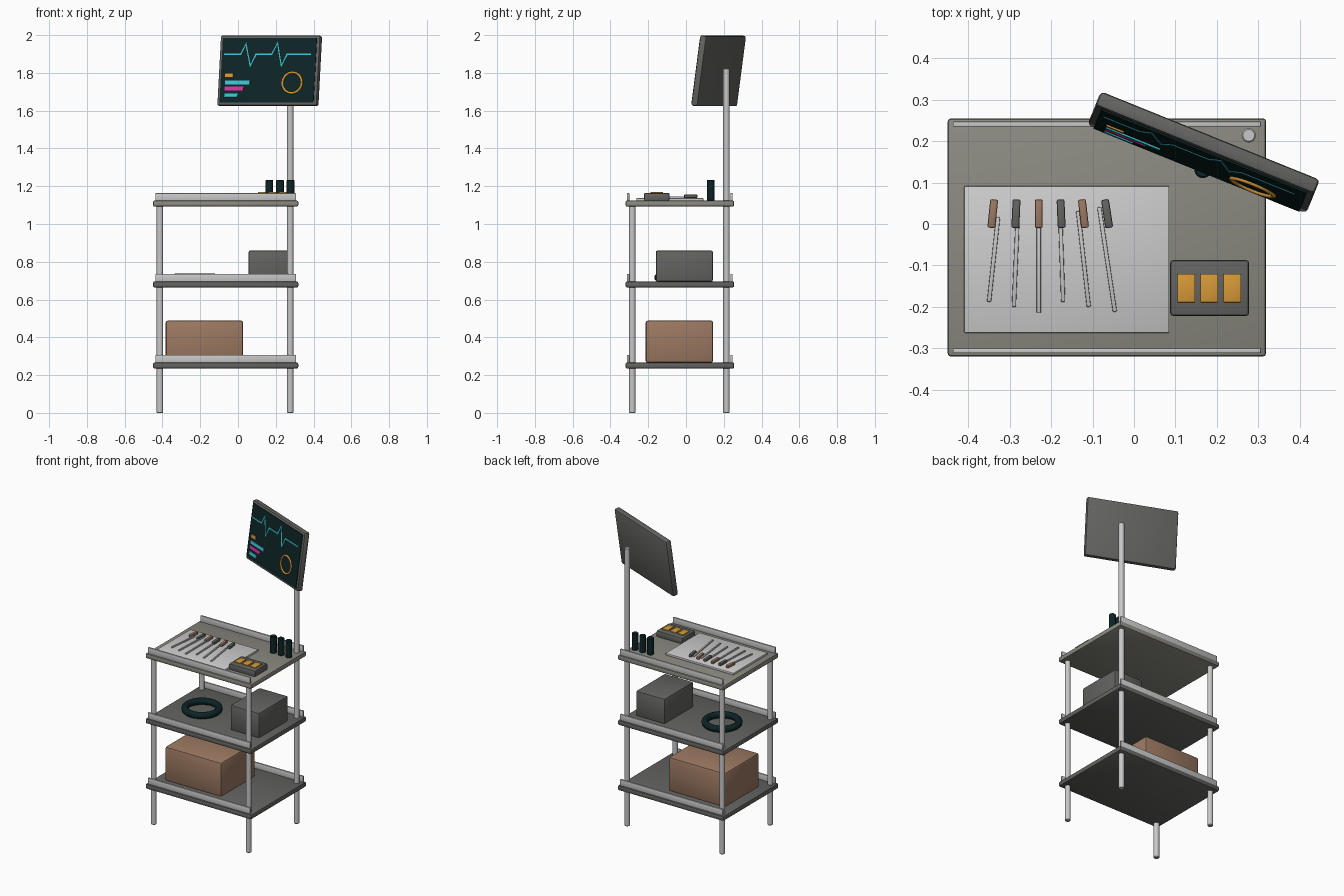
import bpy, bmesh, math
from mathutils import Matrix, Vector

if "Cube" in bpy.data.objects:
    bpy.data.objects.remove(bpy.data.objects["Cube"])


def material(name, rgb):
    m = bpy.data.materials.new(name)
    m.diffuse_color = (*rgb, 1)
    m.use_nodes = True
    m.node_tree.nodes["Principled BSDF"].inputs["Base Color"].default_value = m.diffuse_color
    return m


METAL = material("light metal", (0.58, 0.58, 0.58))
SHEET = material("pale sheet", (0.61, 0.61, 0.61))
WARM = material("warm grey", (0.26, 0.255, 0.22))
GREY = material("dark grey", (0.125, 0.125, 0.12))
BLACK = material("teal black", (0.004, 0.017, 0.019))
CYAN = material("cyan", (0.05, 0.56, 0.66))
PINK = material("magenta", (0.72, 0.035, 0.36))
AMBER = material("amber", (0.68, 0.32, 0.04))
BROWN = material("cardboard brown", (0.33, 0.19, 0.12))
ID = Matrix.Identity(4)


def finish(name, bm, mat, M=ID):
    bm.transform(M)
    bmesh.ops.recalc_face_normals(bm, faces=bm.faces)
    for f in bm.faces:
        f.smooth = True
    me = bpy.data.meshes.new(name)
    bm.to_mesh(me)
    bm.free()
    me.set_sharp_from_angle(angle=math.radians(35))
    me.materials.append(mat)
    ob = bpy.data.objects.new(name, me)
    bpy.context.collection.objects.link(ob)
    return ob


def box(name, c, s, mat, bevel=0.0, M=ID):
    bm = bmesh.new()
    bmesh.ops.create_cube(bm, size=1)
    bmesh.ops.scale(bm, vec=s, verts=bm.verts)
    if bevel:
        bmesh.ops.bevel(bm, geom=bm.edges[:], offset=bevel, segments=2,
                        profile=0.5, affect='EDGES')
    return finish(name, bm, mat, M @ Matrix.Translation(c))


def rod(name, c, r, z0, z1, mat, bevel=0.003):
    bm = bmesh.new()
    bmesh.ops.create_cone(bm, cap_ends=True, segments=16, radius1=r, radius2=r, depth=z1 - z0)
    rims = [e for e in bm.edges if abs(e.verts[0].co.z - e.verts[1].co.z) < 1e-5]
    bmesh.ops.bevel(bm, geom=rims, offset=bevel, segments=1, affect='EDGES')
    return finish(name, bm, mat, Matrix.Translation((c[0], c[1], (z0 + z1) / 2)))


def ring(name, R, r, mat, M):
    bm = bmesh.new()
    n, k = 40, 12
    rows = []
    for i in range(n):
        a = 2 * math.pi * i / n
        row = []
        for j in range(k):
            b = 2 * math.pi * j / k
            d = R + r * math.cos(b)
            row.append(bm.verts.new((d * math.cos(a), d * math.sin(a), r * math.sin(b))))
        rows.append(row)
    for i in range(n):
        for j in range(k):
            p, q = rows[i], rows[(i + 1) % n]
            bm.faces.new((p[j], q[j], q[(j + 1) % k], p[(j + 1) % k]))
    return finish(name, bm, mat, M)


# Shelves with front and back rails
CX, CY = -0.0655, -0.0325
for label, top, mat in (("bottom", 0.267, GREY), ("middle", 0.696, GREY), ("top", 1.124, WARM)):
    box(label + "_shelf", (CX, CY, top - 0.016), (0.769, 0.575, 0.032), mat, 0.008)
    for side, y in (("front", -0.306), ("back", 0.241)):
        box(f"{label}_{side}_rail", (CX, y, top + 0.018), (0.744, 0.012, 0.042), METAL, 0.002)

# Posts: the back right one carries the monitor
for name, x, y, z in (("front_left_post", -0.413, -0.284, 1.1),
                      ("front_right_post", 0.277, -0.284, 1.1),
                      ("back_left_post", -0.413, 0.214, 1.1),
                      ("monitor_post", 0.277, 0.214, 1.823)):
    rod(name, (x, y), 0.0172, 0, z, METAL)

# Monitor body and screen, turned and tilted back
M = (Matrix.Translation((0.168, 0.173, 1.811)) @ Matrix.Rotation(math.radians(-22), 4, 'Z')
     @ Matrix.Rotation(math.radians(-8), 4, 'X'))
box("monitor", (0, 0, 0), (0.57, 0.038, 0.376), GREY, 0.01, M)
box("screen", (0, -0.020, 0), (0.536, 0.006, 0.344), BLACK, 0, M)

# Pulse trace on the screen as one mitred strip
TRACE = [(-.256, .0855), (-.159, .0855), (-.133, .139), (-.102, .021), (-.073, .0855),
         (.018, .0855), (.047, .144), (.075, .021), (.104, .0855), (.241, .0855)]
pts = [Vector(p) for p in TRACE]
bm = bmesh.new()
pairs = []
for i, p in enumerate(pts):
    a = (p - pts[i - 1]).normalized() if i else (pts[1] - p).normalized()
    b = (pts[i + 1] - p).normalized() if i < len(pts) - 1 else a
    na, nb = Vector((-a.y, a.x)), Vector((-b.y, b.x))
    n = (na + nb).normalized()
    off = n * min(0.004 / max(n.dot(na), 0.3), 0.010)
    pairs.append([bm.verts.new((q.x, -0.025, q.y)) for q in (p + off, p - off)])
for (a, b), (c, d) in zip(pairs, pairs[1:]):
    bm.faces.new((a, b, d, c))
solid = bmesh.ops.extrude_face_region(bm, geom=bm.faces[:])
bmesh.ops.translate(bm, vec=(0, 0.003, 0),
                    verts=[v for v in solid["geom"] if isinstance(v, bmesh.types.BMVert)])
finish("pulse_trace", bm, CYAN, M)

# Screen bars and dial
for i, (u0, u1, v, mat) in enumerate(((-.242, -.197, -.027, AMBER), (-.241, -.100, -.066, CYAN),
                                      (-.241, -.135, -.098, PINK), (-.241, -.167, -.135, CYAN))):
    box(f"screen_bar_{i + 1}", ((u0 + u1) / 2, -0.024, v), (u1 - u0, 0.006, 0.020), mat, 0, M)
ring("screen_dial", 0.055, 0.006, AMBER,
     M @ Matrix.Translation((0.141, -0.024, -0.067)) @ Matrix.Rotation(math.pi / 2, 4, 'X'))

# Tool sheet with six hand tools
box("tool_sheet", (-0.1625, -0.0855, 1.130), (0.495, 0.355, 0.014), SHEET, 0.003)
TOOLS = ((-.341, 6, (-.328, .017), (-.350, -.188)), (-.285, 2.6, (-.280, .036), (-.290, -.200)),
         (-.230, 0, (-.230, .010), (-.230, -.215)), (-.176, -2.4, (-.178, .017), (-.171, -.188)),
         (-.122, -6.5, (-.135, .031), (-.109, -.200)), (-.065, -8.7, (-.084, .041), (-.046, -.212)))
for i, (x, deg, a, b) in enumerate(TOOLS):
    H = Matrix.Translation((x, 0.025, 1.147)) @ Matrix.Rotation(math.radians(-deg), 4, 'Z')
    box(f"tool_handle_{i + 1}", (0, 0, 0), (0.019, 0.069, 0.018), GREY if i % 2 else BROWN, 0.004, H)
    a, b = Vector(a), Vector(b)
    mid, d = (a + b) / 2, a - b
    S = Matrix.Translation((mid.x, mid.y, 1.141)) @ Matrix.Rotation(math.atan2(-d.x, d.y), 4, 'Z')
    box(f"tool_shaft_{i + 1}", (0, 0, 0), (0.010, d.length, 0.009), METAL, 0.002, S)

# Charger with three cells
box("charger", (0.1825, -0.1545, 1.144), (0.191, 0.135, 0.042), GREY, 0.008)
for i in range(3):
    box(f"charger_cell_{i + 1}", (0.126 + 0.0555 * i, -0.155, 1.166), (0.042, 0.068, 0.009), AMBER, 0.001)

# Dark bottles beside the monitor post
for i in range(3):
    rod(f"bottle_{i + 1}", (0.166 + 0.056 * i, 0.131), 0.0205, 1.122, 1.234, BLACK, 0.004)

# Middle shelf: cable coil and equipment case
ring("cable_coil", 0.102, 0.021, BLACK, Matrix.Translation((-0.230, -0.045, 0.717)))
box("equipment_case", (0.161, -0.009, 0.777), (0.210, 0.302, 0.166), GREY, 0.010)

# Bottom shelf: storage box
box("storage_box", (-0.178, -0.035, 0.377), (0.410, 0.357, 0.224), BROWN, 0.012)
